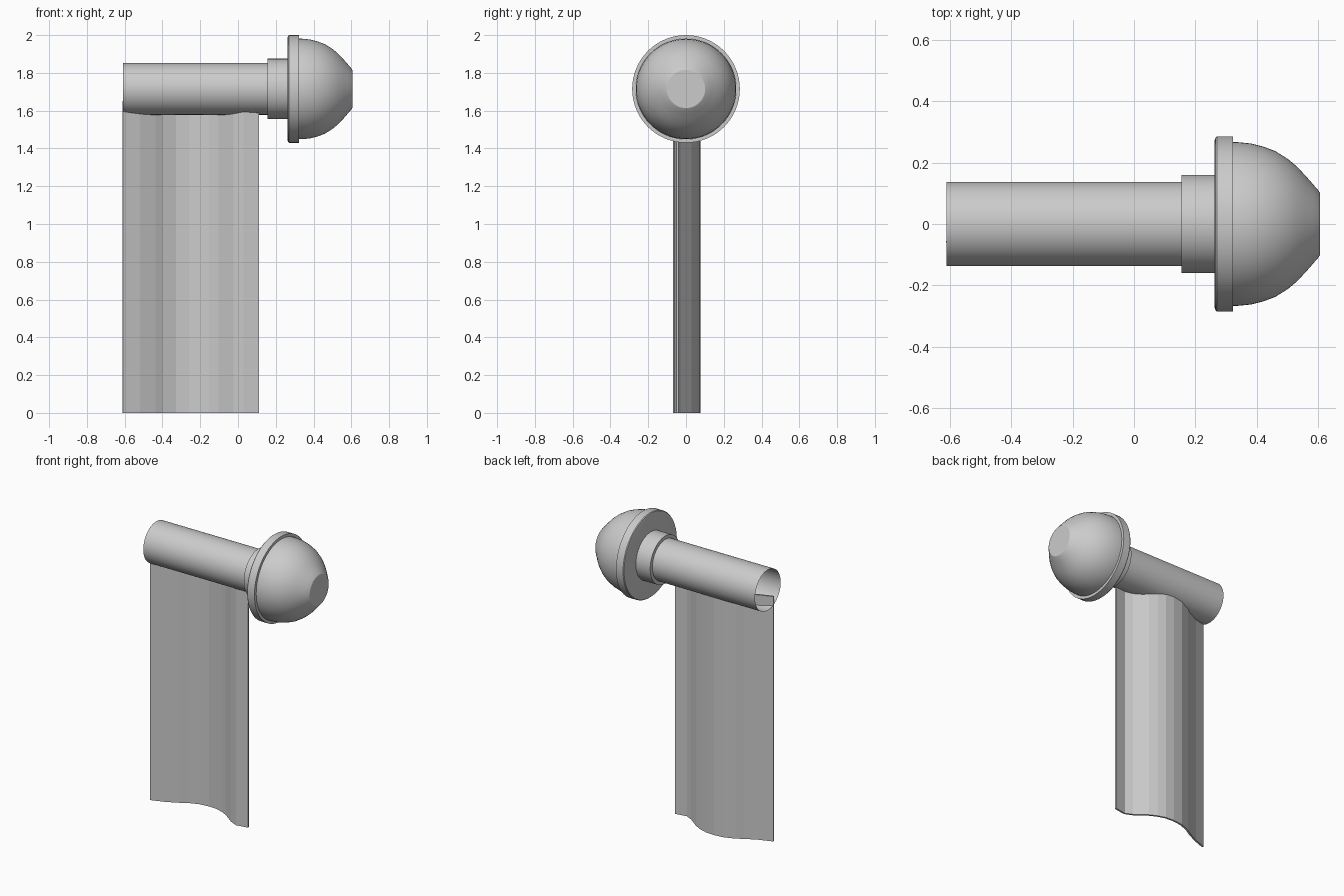
import bpy, bmesh
from math import cos, sin, pi, radians

cube = bpy.data.objects.get("Cube")
if cube:
    bpy.data.objects.remove(cube)

AXIS_Z = 1.715
SEGMENTS = 64

grey = bpy.data.materials.new("plain grey")
grey.use_nodes = True
grey.diffuse_color = (0.6, 0.6, 0.6, 1)
grey.node_tree.nodes["Principled BSDF"].inputs["Base Color"].default_value = (0.6, 0.6, 0.6, 1)


def finish(name, bm, angle):
    """Turn a bmesh into a named, shaded object."""
    mesh = bpy.data.meshes.new(name)
    bm.to_mesh(mesh)
    bm.free()
    mesh.materials.append(grey)
    obj = bpy.data.objects.new(name, mesh)
    bpy.context.collection.objects.link(obj)
    bpy.ops.object.select_all(action="DESELECT")
    obj.select_set(True)
    bpy.context.view_layer.objects.active = obj
    if angle:
        bpy.ops.object.shade_smooth_by_angle(angle=radians(angle))
    return obj


def turned(name, profile, caps=True):
    """Turn an (x, radius) profile around the horizontal rod axis."""
    bm = bmesh.new()
    rings = []
    for x, r in profile:
        angles = [2 * pi * i / SEGMENTS for i in range(SEGMENTS)]
        rings.append([bm.verts.new((x, r * cos(a), AXIS_Z + r * sin(a))) for a in angles])
    for a, b in zip(rings, rings[1:]):
        for i in range(SEGMENTS):
            j = (i + 1) % SEGMENTS
            bm.faces.new((a[i], a[j], b[j], b[i]))
    if caps:
        bm.faces.new(rings[0][::-1])
        bm.faces.new(rings[-1])
        bmesh.ops.recalc_face_normals(bm, faces=bm.faces)
    else:
        # outward normals for the open tube
        bm.normal_update()
        bm.faces.ensure_lookup_table()
        face = bm.faces[0]
        mid = face.calc_center_median()
        if face.normal.y * mid.y + face.normal.z * (mid.z - AXIS_Z) < 0:
            bmesh.ops.reverse_faces(bm, faces=bm.faces)
    return finish(name, bm, 30)


# Rod, an open tube
turned("rod", [(-0.61, 0.137), (0.17, 0.137)], caps=False)

# Finial: collar, flange and dome with a flat tip
turned("finial_collar", [(0.155, 0.16), (0.27, 0.16)])
turned("finial_flange", [(0.262, 0.27), (0.265, 0.281), (0.27, 0.285), (0.322, 0.285)])
turned("finial_dome", [(0.31, 0.266), (0.34, 0.266), (0.38, 0.262), (0.42, 0.252),
                       (0.46, 0.237), (0.50, 0.212), (0.53, 0.187), (0.56, 0.155),
                       (0.58, 0.132), (0.60, 0.109), (0.605, 0.101)])

# Curtain, a folded sheet hanging from inside the rod
folds = [(-0.61, -0.062), (-0.52, -0.03), (-0.44, 0.01), (-0.40, 0.035), (-0.33, 0.062),
         (-0.26, 0.07), (-0.20, 0.066), (-0.15, 0.05), (-0.10, 0.025), (-0.06, -0.005),
         (-0.02, -0.035), (0.03, -0.058), (0.11, -0.045)]
bm = bmesh.new()
columns = [[bm.verts.new((x, y, z)) for z in (0, 1.65)] for x, y in folds]
for a, b in zip(columns, columns[1:]):
    bm.faces.new((a[0], b[0], b[1], a[1]))
curtain = finish("curtain", bm, 0)
thickness = curtain.modifiers.new("cloth thickness", "SOLIDIFY")
thickness.thickness = 0.012
thickness.offset = 0
